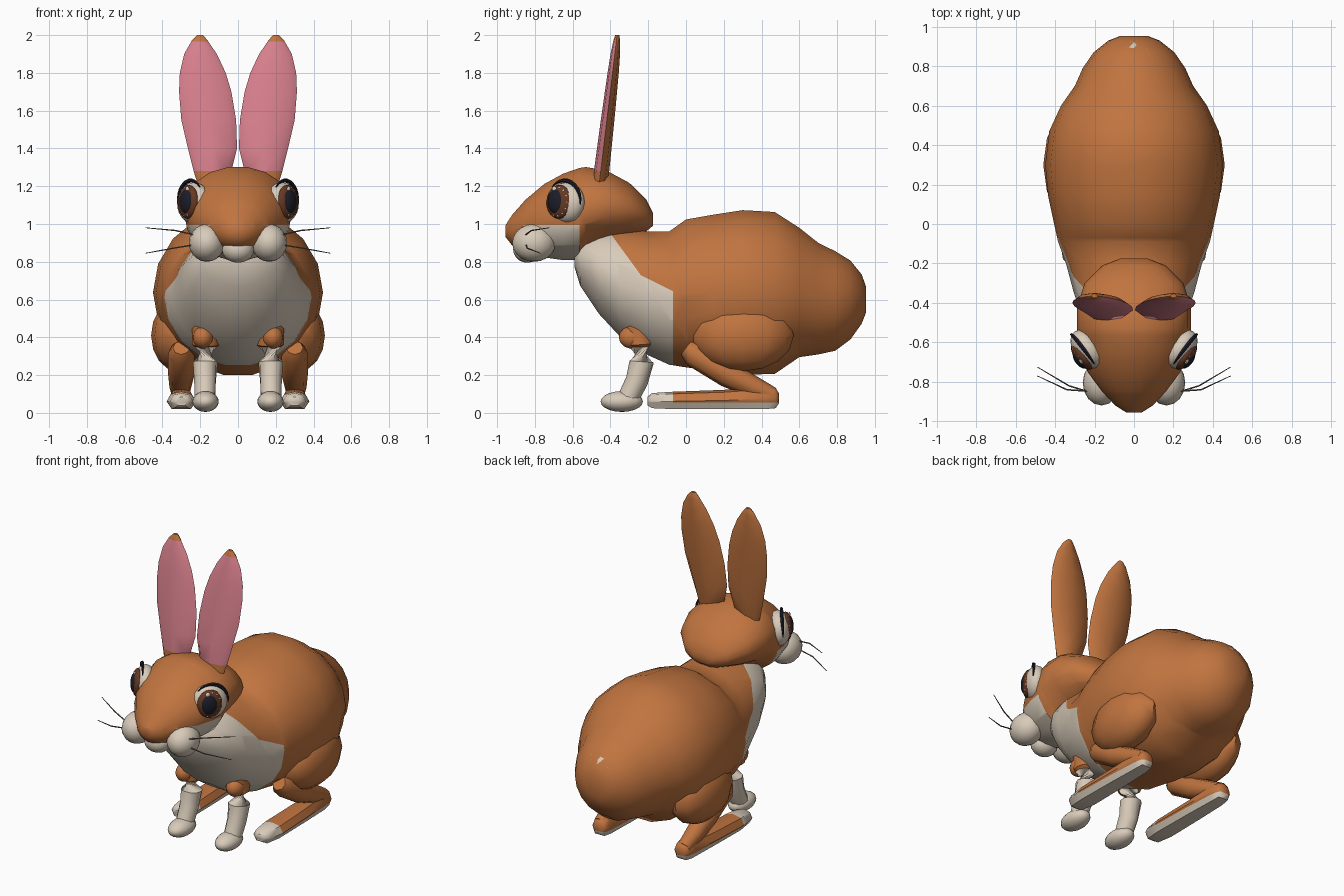
import bpy, bmesh, math
from mathutils import Vector, Matrix
from mathutils.bvhtree import BVHTree

if "Cube" in bpy.data.objects:
    bpy.data.objects.remove(bpy.data.objects["Cube"])


def material(name, rgb):
    m = bpy.data.materials.new(name)
    m.diffuse_color = (*rgb, 1)
    m.use_nodes = True
    m.node_tree.nodes["Principled BSDF"].inputs["Base Color"].default_value = m.diffuse_color
    return m


ORANGE = material("orange fur", (0.53, 0.175, 0.05))
CREAM = material("cream fur", (0.69, 0.60, 0.49))
PINK = material("pink inner ear", (0.70, 0.22, 0.27))
BROWN = material("brown iris", (0.13, 0.04, 0.018))
BLACK = material("black pupil and lash", (0.012, 0.012, 0.022))
GREY = material("grey whisker", (0.16, 0.13, 0.11))


def finish(name, bm, mats, rule=None, cuts=(), mirror=False, angle=45):
    """Cut colour borders, colour the faces, shade and optionally mirror."""
    for co, no in cuts:
        bmesh.ops.bisect_plane(bm, geom=bm.verts[:] + bm.edges[:] + bm.faces[:],
                               plane_co=co, plane_no=no, dist=1e-5)
    bmesh.ops.recalc_face_normals(bm, faces=bm.faces[:])
    for f in bm.faces:
        f.material_index = rule(f.calc_center_median(), f.normal) if rule else 0
    me = bpy.data.meshes.new(name)
    bm.to_mesh(me)
    bm.free()
    for m in mats:
        me.materials.append(m)
    ob = bpy.data.objects.new(name, me)
    bpy.context.collection.objects.link(ob)
    bpy.ops.object.select_all(action='DESELECT')
    ob.select_set(True)
    bpy.context.view_layer.objects.active = ob
    bpy.ops.object.shade_smooth_by_angle(angle=math.radians(angle))
    if mirror:
        ob.modifiers.new("mirror", 'MIRROR').use_clip = False
    return ob


def loft(rings):
    bm = bmesh.new()
    rows = [[bm.verts.new(p) for p in r] for r in rings]
    n = len(rows[0])
    for a, b in zip(rows, rows[1:]):
        for i in range(n):
            j = (i + 1) % n
            bm.faces.new((a[i], a[j], b[j], b[i]))
    bm.faces.new(rows[0])
    bm.faces.new(rows[-1][::-1])
    return bm


def barrel(sections, n=18):
    """Oval rings along y from (y, bottom, top, half width)."""
    return loft([[(rx * math.cos(t), y, (lo + hi) / 2 + (hi - lo) / 2 * math.sin(t))
                  for t in (2 * math.pi * i / n for i in range(n))]
                 for y, lo, hi, rx in sections])


def tube(path, n=10):
    """Round rings along (x, y, z, radius) points."""
    pts = [Vector(p[:3]) for p in path]
    rings = []
    for i, p in enumerate(path):
        d = pts[min(i + 1, len(pts) - 1)] - pts[max(i - 1, 0)]
        q = d.to_track_quat('Z', 'X')
        rings.append([pts[i] + q @ Vector((p[3] * math.cos(a), p[3] * math.sin(a), 0))
                      for a in (2 * math.pi * k / n for k in range(n))])
    return loft(rings)


def ball(centre, radii, rot=None, u=16, v=10, bm=None):
    bm = bm or bmesh.new()
    m = Matrix.Translation(centre) @ (rot or Matrix()) @ Matrix.Diagonal((*radii, 1))
    bmesh.ops.create_uvsphere(bm, u_segments=u, v_segments=v, radius=1, matrix=m)
    return bm


# Body with cream chest
body_bm = barrel([
    (-0.59, 0.77, 0.86, 0.10), (-0.56, 0.67, 0.93, 0.19), (-0.46, 0.52, 0.97, 0.265),
    (-0.35, 0.40, 0.98, 0.305), (-0.20, 0.30, 0.965, 0.345), (-0.09, 0.25, 0.965, 0.385),
    (0.0, 0.235, 1.03, 0.405), (0.14, 0.215, 1.055, 0.435), (0.30, 0.195, 1.08, 0.45),
    (0.47, 0.20, 1.07, 0.43), (0.60, 0.29, 0.985, 0.37), (0.70, 0.305, 0.905, 0.30),
    (0.79, 0.325, 0.86, 0.26), (0.87, 0.385, 0.81, 0.205), (0.93, 0.47, 0.735, 0.13),
    (0.953, 0.53, 0.67, 0.07)])
body_tree = BVHTree.FromBMesh(body_bm)


def chest(c, n):
    steep = 0.73 - 1.375 * (c.y + 0.24)
    shallow = 0.73 - 0.5 * (c.y + 0.24)
    return int(c.y < -0.07 and c.z < max(steep, shallow))


finish("body", body_bm, [ORANGE, CREAM], chest,
       [((0, -0.07, 0), (0, 1, 0)), ((0, -0.24, 0.73), (0, 1.375, 1)),
        ((0, -0.24, 0.73), (0, 0.5, 1))])

# Tail patch: a star laid on the rump
star = bmesh.new()
rows = []
for t in (0.02, 0.35, 0.7, 1):
    row = []
    for i in range(10):
        a = math.pi * i / 5 - math.pi / 2
        r = t * (0.1 if i % 2 == 1 else 0.055)
        hit = body_tree.ray_cast(Vector((1.2 * r * math.cos(a), 2, 0.745 + r * math.sin(a))),
                                 Vector((0, -1, 0)))
        row.append(star.verts.new(hit[0] + hit[1] * 0.006))
    rows.append(row)
for a, b in zip(rows, rows[1:]):
    for i in range(10):
        j = (i + 1) % 10
        star.faces.new((a[i], a[j], b[j], b[i]))
star.faces.new(rows[0])
if sum(f.normal.y for f in star.faces if not f.normal_update()) < 0:
    bmesh.ops.reverse_faces(star, faces=star.faces[:])
finish("tail_patch", star, [CREAM])

# Head with cream jaw
finish("head", barrel([
    (-0.955, 0.93, 0.995, 0.04), (-0.92, 0.885, 1.05, 0.095), (-0.85, 0.86, 1.13, 0.16),
    (-0.75, 0.82, 1.215, 0.235), (-0.65, 0.805, 1.27, 0.27), (-0.565, 0.805, 1.30, 0.285),
    (-0.53, 0.855, 1.305, 0.29), (-0.42, 0.91, 1.285, 0.29), (-0.30, 0.94, 1.22, 0.25),
    (-0.21, 0.96, 1.13, 0.16), (-0.175, 0.99, 1.06, 0.07)]), [ORANGE, CREAM],
    lambda c, n: int(c.y < -0.565 and (c.z < 0.885 or (c.z < 0.995 and c.y > -0.86))),
    [((0, -0.565, 0), (0, 1, 0)), ((0, -0.86, 0), (0, 1, 0)),
     ((0, 0, 0.995), (0, 0, 1)), ((0, 0, 0.885), (0, 0, 1))])
finish("chin", ball((0, -0.84, 0.865), (0.085, 0.075, 0.07)), [CREAM])
finish("cheek", ball((0.165, -0.805, 0.9), (0.095, 0.115, 0.1)), [CREAM], mirror=True)

# Whiskers
for name, pts in (("upper_whisker", [(0.2, -0.86, 0.935, 0.004), (0.33, -0.82, 0.965, 0.004),
                                     (0.49, -0.725, 0.98, 0.002)]),
                  ("lower_whisker", [(0.2, -0.85, 0.895, 0.004), (0.34, -0.84, 0.872, 0.004),
                                     (0.49, -0.77, 0.845, 0.002)])):
    finish(name, tube(pts, 5), [GREY], mirror=True)

# Eyes: local x runs backwards along the eye, y up, z outwards
out = Vector((0.8, -0.6, 0.05)).normalized()
up = Vector((0, 0, 1))
side = up.cross(out).normalized()
up = out.cross(side)
eye_rot = Matrix((side, up, out)).transposed().to_4x4()
eye_at = Vector((0.235, -0.635, 1.112))


def eye_point(u, v, w):
    return eye_at + side * u + up * v + out * w


finish("eye_white", ball(eye_at, (0.112, 0.11, 0.07), eye_rot, 20), [CREAM], mirror=True)
finish("iris", ball(eye_point(-0.012, 0.003, 0.045), (0.08, 0.09, 0.036), eye_rot, 20),
       [BROWN], mirror=True)
finish("pupil", ball(eye_point(-0.02, 0.005, 0.062), (0.052, 0.066, 0.028), eye_rot, 20),
       [BLACK], mirror=True)
dots = bmesh.new()
for i in range(9):
    a = math.radians(-110 + 27 * i)
    ball(eye_point(-0.012 + 0.062 * math.cos(a), 0.003 + 0.074 * math.sin(a), 0.062),
         (0.007, 0.007, 0.005), eye_rot, 6, 4, dots)
ball(eye_point(-0.03, 0.07, 0.068), (0.015, 0.015, 0.008), eye_rot, 8, 6, dots)
finish("eye_highlights", dots, [CREAM], mirror=True)
lash = []
for i in range(11):
    a = math.radians(-5 + 14 * i)
    lash.append((*eye_point(0.112 * math.cos(a), 0.118 * math.sin(a), 0.022),
                 0.003 + 0.009 * math.sin(math.pi * i / 10)))
finish("eyelash", tube(lash, 6), [BLACK], mirror=True)

# Ears: lens-shaped sections (z, inner x, outer x, thickness)
ear = []
for z, x0, x1, th in [(1.2, 0.12, 0.21, 0.04), (1.28, 0.035, 0.235, 0.045),
                      (1.4, 0.005, 0.265, 0.043), (1.55, 0.01, 0.3, 0.04),
                      (1.7, 0.035, 0.312, 0.036), (1.8, 0.065, 0.308, 0.033),
                      (1.9, 0.112, 0.285, 0.028), (1.97, 0.16, 0.245, 0.02),
                      (2.0, 0.185, 0.215, 0.012)]:
    y = -0.455 + (z - 1.25) * 0.12
    xc, hw = (x0 + x1) / 2, (x1 - x0) / 2
    ear.append([(xc + hw * c, y + th * s, z) for c, s in
                ((1, 0), (0.75, 0.65), (0, 1), (-0.75, 0.65), (-1, 0),
                 (-0.75, -0.55), (0, -0.8), (0.75, -0.55))])
finish("ear", loft(ear), [ORANGE, PINK],
       lambda c, n: int(n.y < 0 and 1.28 < c.z < 1.965),
       [((0, 0, 1.28), (0, 0, 1)), ((0, 0, 1.965), (0, 0, 1))], mirror=True, angle=50)

# Front legs and paws
finish("front_leg", tube([(0.17, -0.25, 0.47, 0.075), (0.172, -0.245, 0.36, 0.073),
                          (0.173, -0.235, 0.27, 0.066), (0.175, -0.26, 0.17, 0.06),
                          (0.175, -0.31, 0.07, 0.056)]), [ORANGE, CREAM],
       lambda c, n: int(c.z < 0.35), [((0, 0, 0.35), (0, 0, 1))], mirror=True)
finish("front_shoulder", ball((0.185, -0.285, 0.4), (0.055, 0.07, 0.06)), [ORANGE], mirror=True)
finish("front_paw", ball((0.172, -0.34, 0.06), (0.07, 0.112, 0.055)), [CREAM], mirror=True)

# Hind legs
finish("haunch", ball((0.32, 0.30, 0.41), (0.14, 0.27, 0.19), None, 12, 8), [ORANGE], mirror=True)
finish("hind_shin", tube([(0.3, 0.0, 0.345, 0.045), (0.3, 0.04, 0.315, 0.07),
                          (0.3, 0.22, 0.205, 0.07), (0.305, 0.36, 0.135, 0.058),
                          (0.305, 0.46, 0.09, 0.045)], 8), [ORANGE], mirror=True)


def foot_ring(y, lo, hi, hw):
    zc, hz = (lo + hi) / 2, (hi - lo) / 2
    return [(0.3 + hw * c, y, zc + hz * s) for c, s in
            ((1, -0.1), (0.7, 0.75), (0, 1), (-0.7, 0.75), (-1, -0.1), (-0.65, -1), (0.65, -1))]


finish("hind_foot", loft([foot_ring(*r) for r in (
    (-0.205, 0.04, 0.085, 0.03), (-0.18, 0.025, 0.105, 0.06), (-0.07, 0.02, 0.112, 0.078),
    (0.2, 0.02, 0.122, 0.072), (0.42, 0.02, 0.14, 0.062), (0.475, 0.025, 0.13, 0.052),
    (0.492, 0.05, 0.105, 0.035))]), [ORANGE, CREAM],
    lambda c, n: int(c.y < -0.07 or c.z < 0.055),
    [((0, -0.07, 0), (0, 1, 0)), ((0, 0, 0.055), (0, 0, 1))], mirror=True)
